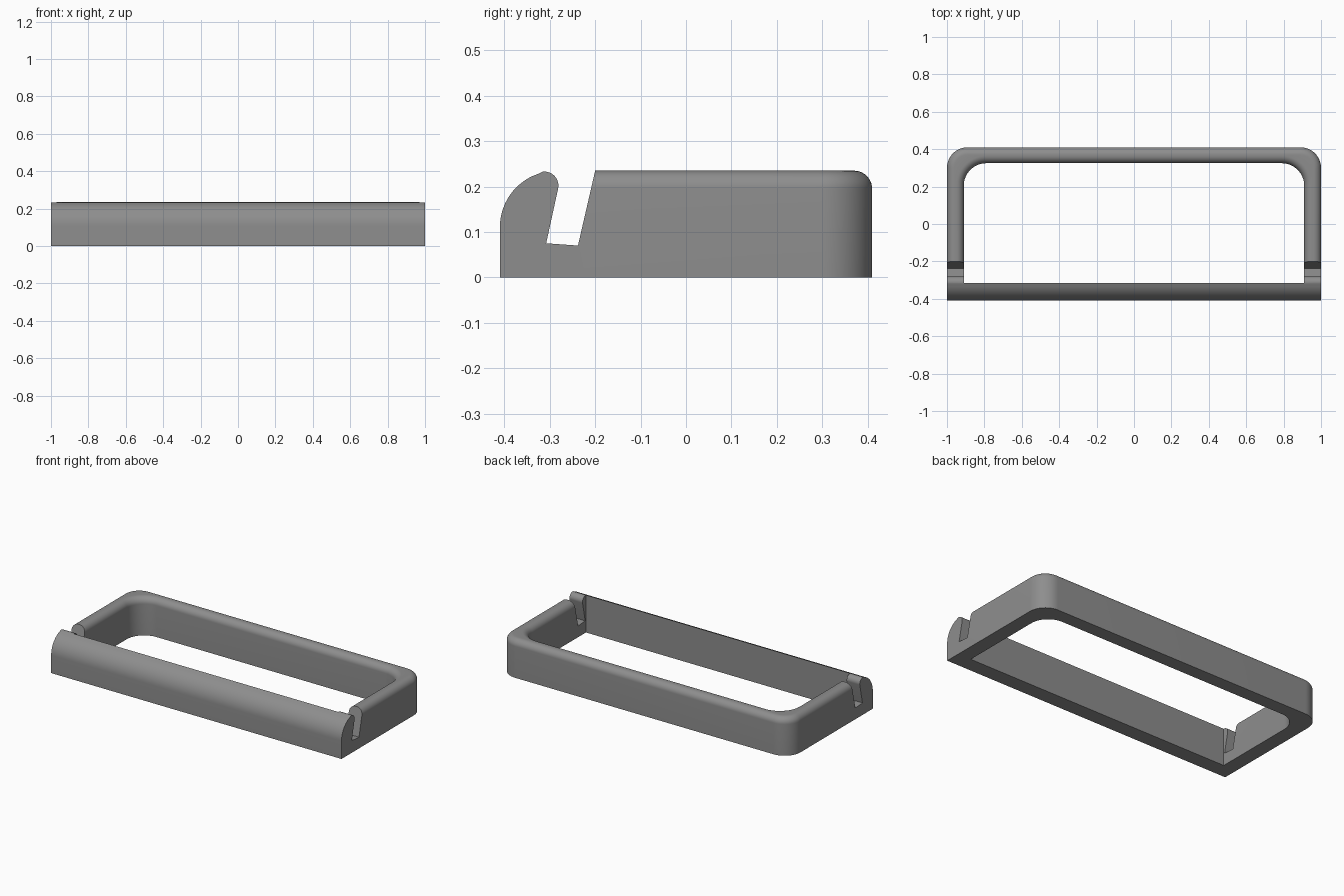
import bpy, bmesh, math
from mathutils import Vector

if "Cube" in bpy.data.objects:
    bpy.data.objects.remove(bpy.data.objects["Cube"])

H = 0.235        # overall height
R = 0.04         # top edge rounding
STEPS = 10

grey = bpy.data.materials.new("grey")
grey.diffuse_color = (0.27, 0.27, 0.27, 1)
grey.use_nodes = True
grey.node_tree.nodes["Principled BSDF"].inputs["Base Color"].default_value = grey.diffuse_color


def finish(name, bm):
    bmesh.ops.recalc_face_normals(bm, faces=bm.faces)
    me = bpy.data.meshes.new(name)
    bm.to_mesh(me)
    bm.free()
    me.materials.append(grey)
    ob = bpy.data.objects.new(name, me)
    bpy.context.collection.objects.link(ob)
    return ob


def extrude_x(name, profile, x0, x1):
    """Extrude a closed (y, z) profile along x."""
    bm = bmesh.new()
    face = bm.faces.new([bm.verts.new((x0, y, z)) for y, z in profile])
    new = bmesh.ops.extrude_face_region(bm, geom=[face])["geom"]
    verts = [v for v in new if isinstance(v, bmesh.types.BMVert)]
    bmesh.ops.translate(bm, verts=verts, vec=(x1 - x0, 0, 0))
    return finish(name, bm)


def boolean(target, other, operation):
    mod = target.modifiers.new(operation, 'BOOLEAN')
    mod.object, mod.operation, mod.solver = other, operation, 'EXACT'
    bpy.context.view_layer.objects.active = target
    bpy.ops.object.modifier_apply(modifier=mod.name)
    bpy.data.objects.remove(other)


def arc(cy, cz, ry, rz, a0, a1, n):
    return [(cy + ry * math.cos(math.radians(a0 + (a1 - a0) * i / n)),
             cz + rz * math.sin(math.radians(a0 + (a1 - a0) * i / n)))
            for i in range(n + 1)]


def rail_section(outer, inner, normal, slanted=False):
    """Upright section with both top edges rounded."""
    pts = [Vector((*outer, 0))]
    for edge, sign, order in ((outer, -1, 1), (inner, 1, -1)):
        for i in range(STEPS + 1)[::order]:
            a = math.pi / 2 * i / STEPS
            p = edge + normal * sign * R * (1 - math.cos(a))
            pts.append(Vector((*p, H - R + R * math.sin(a))))
    pts.append(Vector((*inner, 0)))
    if slanted:                       # end wall of the slot
        for p in pts:
            p.y = -0.238 + (p.z - 0.07) * 0.23
    return pts


# U-shaped rail: right half of the path, then its mirror image
side = Vector((1, 0))
half = [rail_section(Vector((1, 0)), Vector((0.91, 0)), side, True)]
for i in range(17):
    a = math.pi / 2 * i / 16
    n = Vector((math.cos(a), math.sin(a)))
    half.append(rail_section(Vector((0.89, 0.30)) + n * 0.11,
                             Vector((0.79, 0.205)) + n * 0.12, n))
mirrored = [[Vector((-p.x, p.y, p.z)) for p in s] for s in reversed(half)]
bm = bmesh.new()
rings = [[bm.verts.new(p) for p in s] for s in half + mirrored]
for a, b in zip(rings, rings[1:]):
    for j in range(len(a)):
        k = (j + 1) % len(a)
        bm.faces.new((a[j], a[k], b[k], b[j]))
bm.faces.new(rings[0])
bm.faces.new(rings[-1])
frame = finish("frame", bm)

# Front bar with hooked ends: curved front, round lip, slanted slot wall
profile = [(-0.41, 0)]
profile += arc(-0.288, 0.11, 0.122, 0.124, 180, 108, 14)
profile += arc(-0.312, 0.202, 0.031, 0.031, 98, -12, 12)
profile += [(-0.308, 0.075), (-0.238, 0.07), (-0.225, 0)]
front_bar = extrude_x("front_bar", profile, -1, 1)

# Open up the middle so that the hooks remain only at the two ends
opening = extrude_x("opening_cutter",
                    [(-0.315, -0.1), (0, -0.1), (0, 0.4), (-0.315, 0.4)],
                    -0.91, 0.91)
boolean(front_bar, opening, 'DIFFERENCE')
boolean(frame, front_bar, 'UNION')

bpy.ops.object.select_all(action='DESELECT')
frame.select_set(True)
bpy.context.view_layer.objects.active = frame
bpy.ops.object.shade_smooth_by_angle(angle=math.radians(30))
